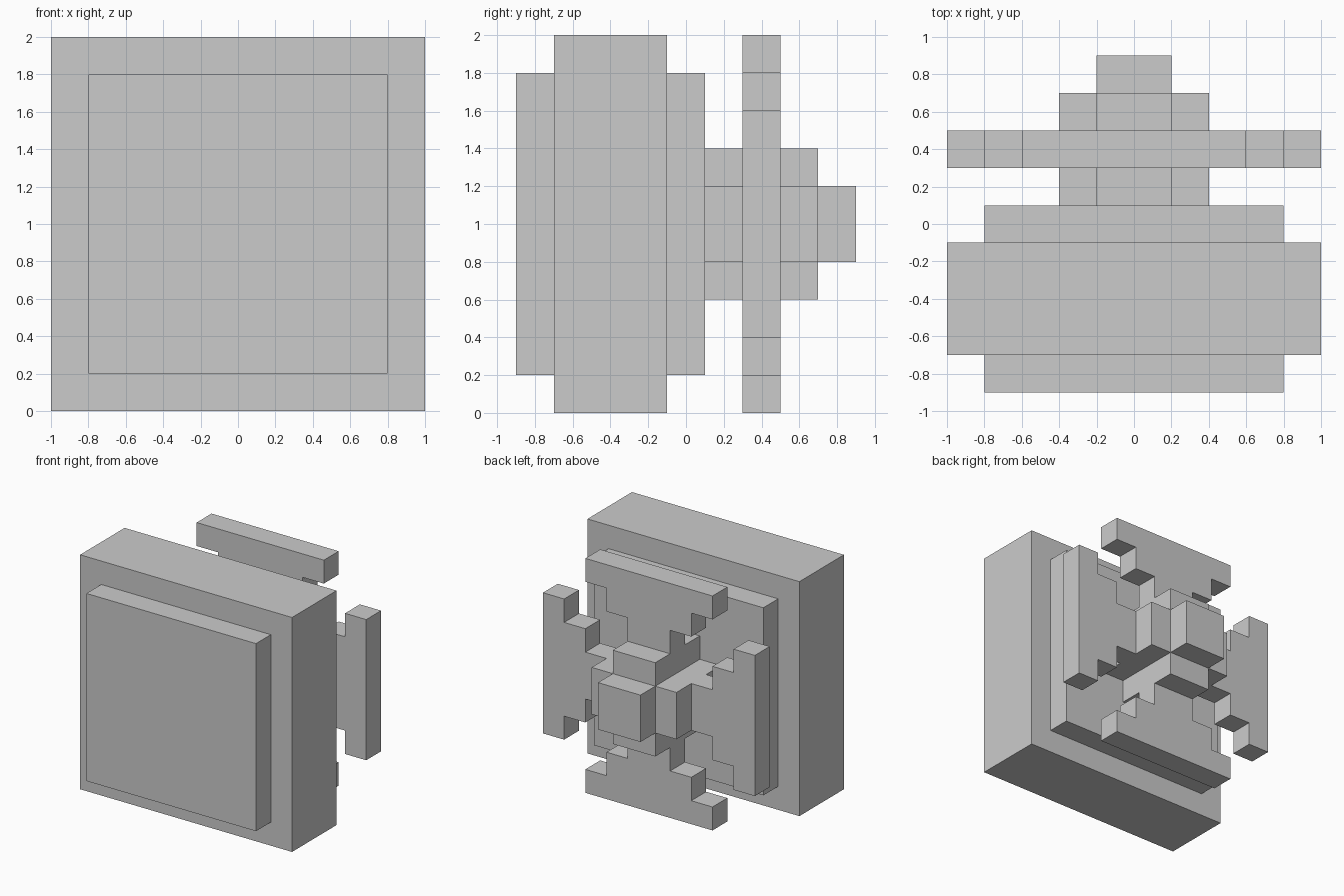
import bpy, bmesh

if "Cube" in bpy.data.objects:
    bpy.data.objects.remove(bpy.data.objects["Cube"])

MID = 1.0  # height of the centre axis


def extrude(name, outline, y0, y1):
    """Solid from an (x, z) outline around the centre axis, between two depths."""
    bm = bmesh.new()
    face = bm.faces.new([bm.verts.new((x, y0, MID + z)) for x, z in outline])
    new = bmesh.ops.extrude_face_region(bm, geom=[face])["geom"]
    verts = [v for v in new if isinstance(v, bmesh.types.BMVert)]
    bmesh.ops.translate(bm, verts=verts, vec=(0, y1 - y0, 0))
    bmesh.ops.recalc_face_normals(bm, faces=bm.faces)
    mesh = bpy.data.meshes.new(name)
    bm.to_mesh(mesh)
    bm.free()
    obj = bpy.data.objects.new(name, mesh)
    bpy.context.collection.objects.link(obj)
    return obj


def four_way(points):
    """Repeat one arm of an outline at each quarter turn."""
    outline = []
    for _ in range(4):
        outline += points
        points = [(z, -x) for x, z in points]
    return outline


def square(r):
    return four_way([(-r, r)])


# Housing with a raised plate on the front and back
extrude("front_plate", square(0.8), -0.9, -0.7)
extrude("housing", square(1.0), -0.7, -0.1)
extrude("back_plate", square(0.8), -0.1, 0.1)

# Cross-shaped hub on both sides of the propeller
hub = four_way([(-0.2, 0.2), (-0.2, 0.4), (0.2, 0.4)])
extrude("inner_hub", hub, 0.1, 0.3)
extrude("outer_hub", hub, 0.5, 0.7)

# Propeller with four stepped blades that widen outwards
left = [(-0.2, 0.2), (-0.2, 0.6), (-0.4, 0.6), (-0.4, 0.8), (-0.6, 0.8), (-0.6, 1.0)]
right = [(-x, z) for x, z in reversed(left[1:])]
extrude("propeller", four_way(left + right), 0.3, 0.5)

# Square cap at the end of the hub
extrude("hub_cap", square(0.2), 0.7, 0.9)
